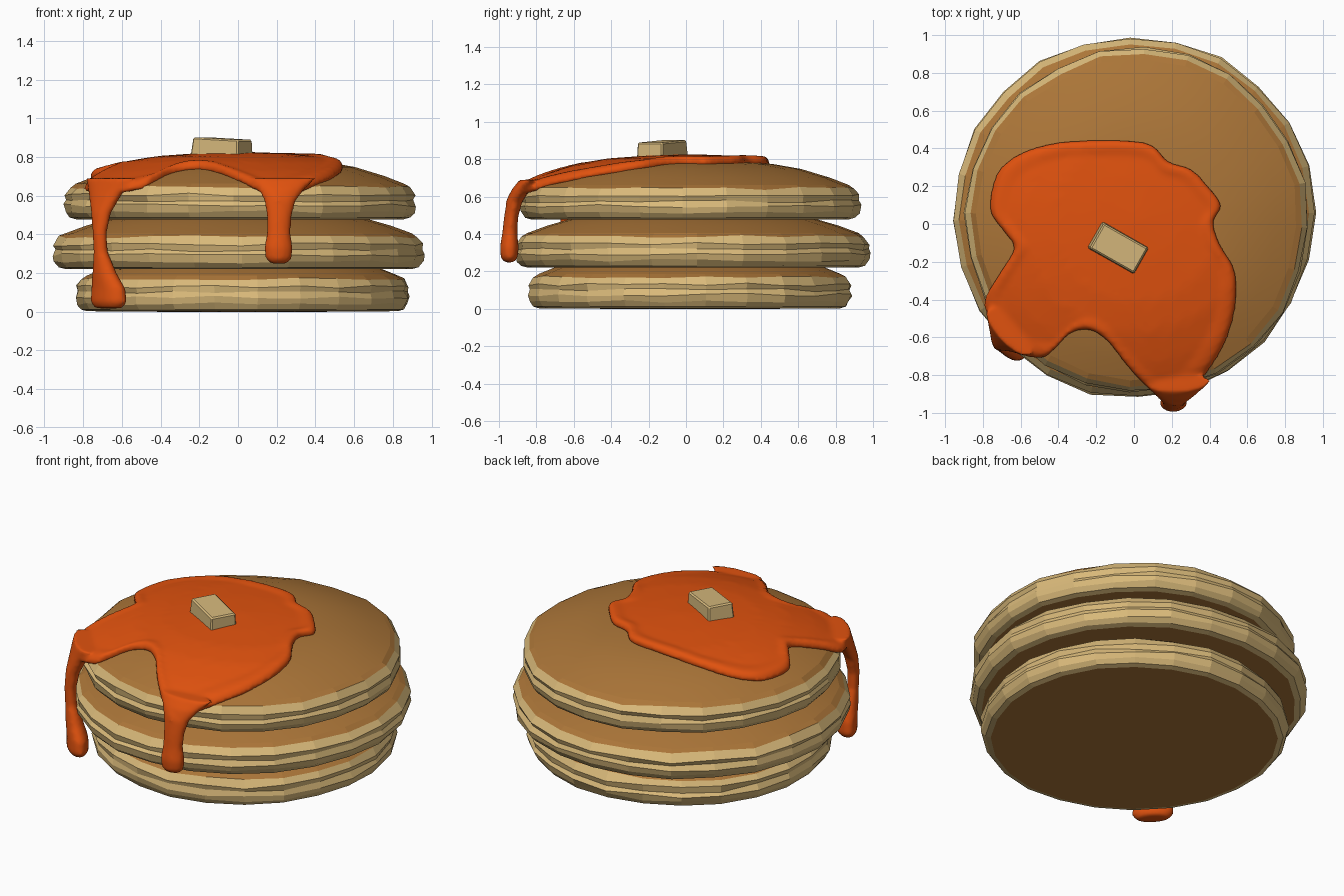
import bpy, bmesh, math, random
from mathutils import Vector, Matrix, Euler

if "Cube" in bpy.data.objects:
    bpy.data.objects.remove(bpy.data.objects["Cube"])

random.seed(4)


def material(name, rgb):
    m = bpy.data.materials.new(name)
    m.diffuse_color = (*rgb, 1)
    m.use_nodes = True
    m.node_tree.nodes["Principled BSDF"].inputs["Base Color"].default_value = m.diffuse_color
    return m


BROWN = material("griddle_brown", (0.41, 0.18, 0.04))
TAN = material("batter_tan", (0.70, 0.49, 0.195))
SYRUP = material("syrup_orange", (0.75, 0.084, 0.0045))
BUTTER = material("butter_cream", (0.67, 0.48, 0.20))


def make_object(name, bm, mats):
    bmesh.ops.recalc_face_normals(bm, faces=bm.faces[:])
    me = bpy.data.meshes.new(name)
    bm.to_mesh(me)
    bm.free()
    for m in mats:
        me.materials.append(m)
    ob = bpy.data.objects.new(name, me)
    bpy.context.collection.objects.link(ob)
    return ob


def loft(bm, rings):
    """Closed skin through equal-sized rings of points, capped at both ends."""
    vs = [[bm.verts.new(p) for p in ring] for ring in rings]
    n = len(vs[0])
    rows = []
    for a, b in zip(vs, vs[1:]):
        rows.append([bm.faces.new((a[i], a[(i + 1) % n], b[(i + 1) % n], b[i]))
                     for i in range(n)])
    caps = [bm.faces.new(vs[0][::-1]), bm.faces.new(vs[-1])]
    return rows, caps


# Pancake half-section: (fraction of radius, height), underside to dome
PROFILE = [(0.5, 0), (0.93, 0.003), (0.965, 0.012), (0.99, 0.04), (1, 0.075),
           (0.985, 0.10), (0.995, 0.13), (0.965, 0.168), (0.93, 0.187),
           (0.82, 0.226), (0.65, 0.273), (0.48, 0.30), (0.25, 0.315), (0.03, 0.322)]
TOP = (0.015, 0.02, 0.475, 0.915)   # x, y, base z, radius of the top pancake


def pancake(name, cx, cy, z0, radius, sides=24):
    bm = bmesh.new()
    wobble = [random.uniform(-0.012, 0.006) for _ in range(sides)]
    turn = random.uniform(0, 1)
    rings = []
    for k, (f, h) in enumerate(PROFILE):
        ring = []
        for i in range(sides):
            a = turn + math.tau * i / sides
            side = 3 <= k <= 7
            r = radius * f * (1 + wobble[i]) + (random.uniform(-0.006, 0.004) if side else 0)
            z = z0 + h + (random.uniform(-0.008, 0.008) if side else 0)
            ring.append((cx + r * math.cos(a), cy + r * math.sin(a), z))
        rings.append(ring)
    rows, caps = loft(bm, rings)
    # tan rim between browned top and bottom
    for k, row in enumerate(rows):
        for f in row:
            f.material_index = 1 if 1 <= k <= 6 else 0
            f.smooth = k >= 8
    caps[1].smooth = True
    return make_object(name, bm, [BROWN, TAN])


pancake("bottom_pancake", 0.02, 0.025, 0.0, 0.872)
pancake("middle_pancake", 0.0, 0.038, 0.218, 0.962)
pancake("top_pancake", *TOP)

# Height of the top pancake, carried slightly past its rim for the syrup
DOME = [(0, 0.322)] + PROFILE[:6:-1] + [(1.03, 0.145), (1.12, 0.06)]


def dome_z(x, y):
    f = math.hypot(x - TOP[0], y - TOP[1]) / TOP[3]
    for (f0, h0), (f1, h1) in zip(DOME, DOME[1:]):
        if f <= f1:
            return TOP[2] + h0 + (h1 - h0) * (f - f0) / (f1 - f0)
    return TOP[2] + DOME[-1][1]


# Syrup puddle outline seen from above
OUTLINE = [Vector(p) for p in (
    (-0.29, 0.44), (-0.50, 0.41), (-0.655, 0.34), (-0.735, 0.24), (-0.76, 0.07),
    (-0.68, -0.05), (-0.635, -0.13), (-0.71, -0.26), (-0.79, -0.40), (-0.77, -0.50),
    (-0.735, -0.61), (-0.66, -0.67), (-0.50, -0.71), (-0.42, -0.66), (-0.34, -0.58),
    (-0.24, -0.56), (-0.14, -0.62), (-0.02, -0.77), (0.11, -0.90), (0.21, -0.96),
    (0.30, -0.90), (0.43, -0.72), (0.50, -0.58), (0.54, -0.40), (0.53, -0.24),
    (0.455, -0.11), (0.42, 0.01), (0.46, 0.10), (0.39, 0.20), (0.30, 0.29),
    (0.18, 0.33), (0.06, 0.43))]


def smooth_loop(pts, steps=4):
    """Closed Catmull-Rom curve through the points."""
    out, n = [], len(pts)
    for i in range(n):
        p0, p1, p2, p3 = (pts[(i + j) % n] for j in (-1, 0, 1, 2))
        for s in range(steps):
            t = s / steps
            out.append(0.5 * (2 * p1 + (p2 - p0) * t + (2 * p0 - 5 * p1 + 4 * p2 - p3) * t ** 2
                              + (3 * p1 - p0 - 3 * p2 + p3) * t ** 3))
    return out


edge = smooth_loop(OUTLINE)
hub = Vector((-0.10, -0.12))


def puddle_ring(t, lift):
    pts = [hub + (p - hub) * t for p in edge]
    return [(p.x, p.y, dome_z(p.x, p.y) + lift) for p in pts]


bm = bmesh.new()
steps = [0.06, 0.15, 0.25, 0.35, 0.45, 0.55, 0.65, 0.73, 0.80, 0.86]
rings = [puddle_ring(t, 0.029) for t in steps]
rings += [puddle_ring(0.92, 0.038), puddle_ring(0.965, 0.040), puddle_ring(0.99, 0.030),
          puddle_ring(1.005, 0.012), puddle_ring(0.985, -0.012)]
rings += [puddle_ring(t, -0.014) for t in reversed(steps)]
loft(bm, rings)


def drip(angle, sections, sides=20):
    """Hanging drip: (x, y, z, half width along rim, half depth) per section."""
    c, s = math.cos(angle), math.sin(angle)
    loft(bm, [[(x + w * math.cos(u) * c - d * math.sin(u) * s,
                y + w * math.cos(u) * s + d * math.sin(u) * c, z)
               for u in (math.tau * i / sides for i in range(sides))]
              for x, y, z, w, d in sections])


# front drip, then the longer left drip with its heavy end
drip(0.05, [(0.235, -0.84, 0.69, 0.17, 0.05), (0.225, -0.885, 0.635, 0.12, 0.048),
            (0.217, -0.918, 0.57, 0.08, 0.042), (0.213, -0.935, 0.49, 0.064, 0.038),
            (0.21, -0.942, 0.41, 0.061, 0.04), (0.21, -0.945, 0.33, 0.073, 0.05),
            (0.21, -0.945, 0.275, 0.068, 0.046), (0.21, -0.945, 0.248, 0.04, 0.026)])
drip(-0.82, [(-0.66, -0.57, 0.69, 0.17, 0.06), (-0.685, -0.59, 0.61, 0.115, 0.05),
             (-0.708, -0.62, 0.51, 0.062, 0.04), (-0.715, -0.635, 0.41, 0.040, 0.034),
             (-0.71, -0.635, 0.31, 0.040, 0.034), (-0.69, -0.63, 0.20, 0.075, 0.05),
             (-0.67, -0.63, 0.12, 0.112, 0.06), (-0.668, -0.63, 0.05, 0.12, 0.062),
             (-0.668, -0.63, 0.018, 0.09, 0.045)])
syrup = make_object("syrup", bm, [SYRUP])
# melt puddle and drips into one skin
remesh = syrup.modifiers.new("melt", 'REMESH')
remesh.mode = 'VOXEL'
remesh.voxel_size = 0.013
remesh.use_smooth_shade = True
soften = syrup.modifiers.new("soften", 'SMOOTH')
soften.factor = 0.5
soften.iterations = 4

# Butter pat: tapered, slightly tilted block
bm = bmesh.new()
bmesh.ops.create_cube(bm, size=1)
for v in bm.verts:
    k = 0.94 if v.co.z > 0 else 1.0
    v.co = Vector((v.co.x * 0.285 * k, v.co.y * 0.162 * k, v.co.z * 0.095))
bmesh.ops.bevel(bm, geom=bm.edges[:], offset=0.008, segments=1, affect='EDGES')
bmesh.ops.transform(bm, verts=bm.verts[:], matrix=Matrix.Translation((-0.082, -0.127, 0.848))
                    @ Euler((0, 0.05, math.radians(-29.5))).to_matrix().to_4x4())
make_object("butter_pat", bm, [BUTTER])
